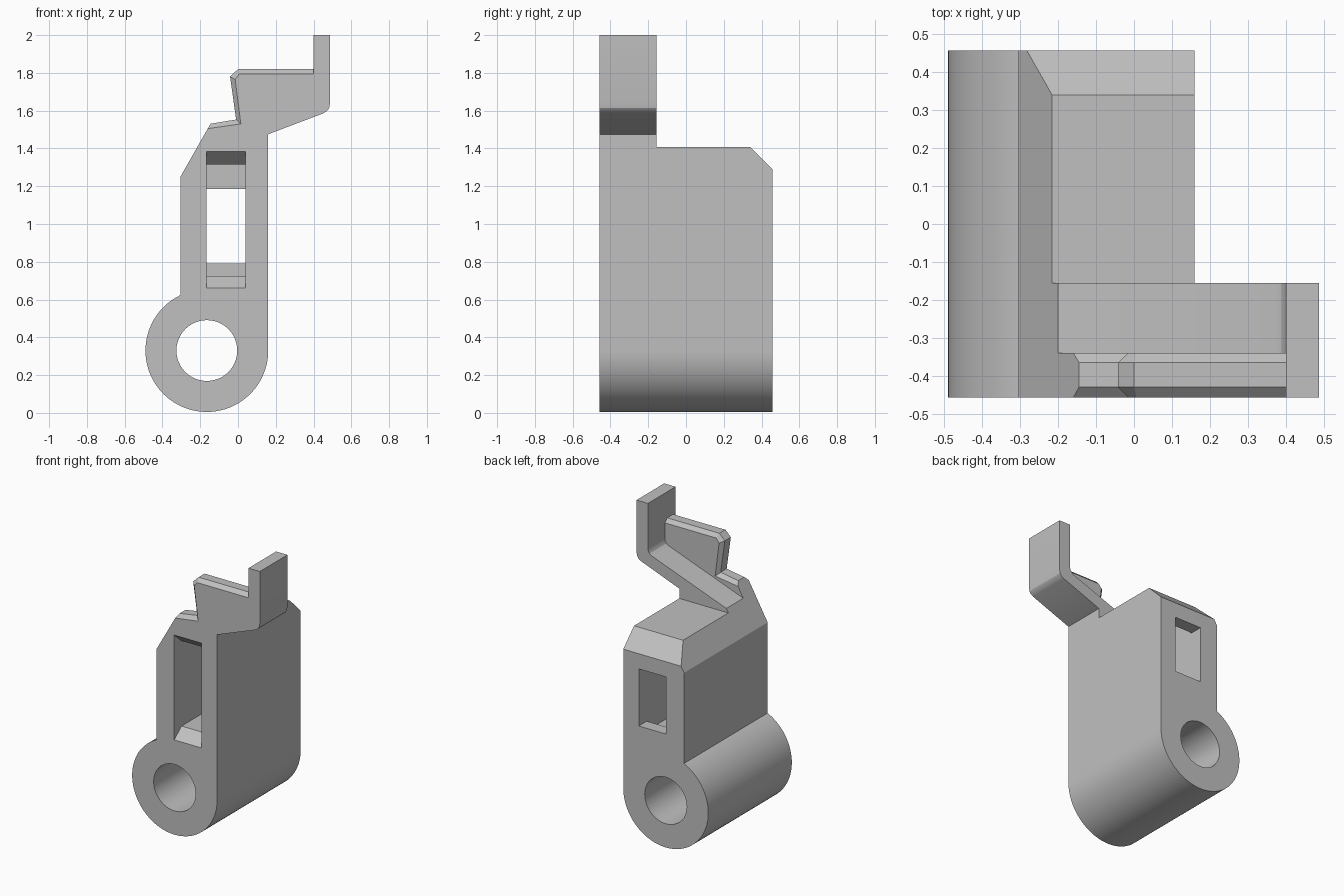
import bpy, bmesh
from math import cos, sin, radians

old = bpy.data.objects.get("Cube")
if old:
    bpy.data.objects.remove(old, do_unlink=True)

grey = bpy.data.materials.new("plain grey")
grey.use_nodes = True
tone = (0.53, 0.53, 0.53, 1)
grey.diffuse_color = tone
grey.node_tree.nodes["Principled BSDF"].inputs["Base Color"].default_value = tone

FRONT, BACK = -0.457, 0.457


def loft(name, rings):
    """Join matching rings of 3D points and cap both ends."""
    bm = bmesh.new()
    loops = [[bm.verts.new(p) for p in ring] for ring in rings]
    n = len(loops[0])
    for a, b in zip(loops, loops[1:]):
        for i in range(n):
            j = (i + 1) % n
            bm.faces.new((a[i], a[j], b[j], b[i]))
    bm.faces.new(loops[0])
    bm.faces.new(loops[-1])
    bmesh.ops.recalc_face_normals(bm, faces=bm.faces)
    mesh = bpy.data.meshes.new(name)
    bm.to_mesh(mesh)
    bm.free()
    mesh.materials.append(grey)
    obj = bpy.data.objects.new(name, mesh)
    bpy.context.collection.objects.link(obj)
    return obj


def along_y(name, profile, y0, y1):
    return loft(name, [[(x, y, z) for x, z in profile] for y in (y0, y1)])


def along_x(name, profile, x0, x1):
    return loft(name, [[(x, y, z) for y, z in profile] for x in (x0, x1)])


def arc(radius, start, end, steps):
    angles = [radians(start + (end - start) * i / steps) for i in range(steps + 1)]
    return [(-0.165 + radius * cos(a), 0.33 + radius * sin(a)) for a in angles]


# Outline shared by the whole block: barrel, post, then bracket underside and tab
barrel = arc(0.325, 0, -244.5, 64)
tab = [(0.40, 2.0), (0.487, 2.0), (0.487, 1.64), (0.483, 1.615), (0.472, 1.599),
       (0.452, 1.586), (0.16, 1.475)]
post = barrel + [(-0.305, 1.25)]
# Notched plate edge: inner line at the faces, outer line along the ridge
inner = post + [(-0.16, 1.505), (0.015, 1.53), (-0.015, 1.765), (0.007, 1.795), (0.40, 1.795)] + tab
outer = post + [(-0.145, 1.531), (-0.01, 1.553), (-0.042, 1.78), (0.0, 1.82), (0.40, 1.82)] + tab

layers = [(inner, FRONT), (outer, -0.43), (outer, -0.365), (inner, -0.34), (inner, BACK)]
block = loft("hinge_block", [[(x, y, z) for x, z in line] for line, y in layers])

# Pieces to take away
cutters = [
    # everything above the rear body, with the sloped rear top edge
    along_x("rear_top_cutter", [(-0.155, 1.407), (0.34, 1.407), (BACK, 1.29), (0.6, 1.147),
                                (0.6, 2.2), (-0.155, 2.2)], -1, 1),
    # sloped shelf behind the notched plate, curved into the tab
    along_y("shelf_cutter", [(-0.6, 1.287), (0.37, 1.644), (0.388, 1.656), (0.397, 1.672),
                             (0.40, 1.69), (0.40, 2.2), (-0.6, 2.2)], -0.34, -0.10),
    # pin hole
    along_y("pin_hole_cutter", arc(0.161, 0, 352.5, 47), -1, 1),
    # window: flared front mouth, cavity, smaller rear opening
    along_x("window_cutter", [(-0.537, 0.595), (-0.377, 0.725), (0.37, 0.725), (0.37, 0.79),
                              (0.6, 0.79), (0.6, 1.185), (0.37, 1.185), (0.37, 1.315),
                              (-0.377, 1.315), (-0.537, 1.455)], -0.168, 0.041),
]

bpy.context.view_layer.objects.active = block
for cutter in cutters:
    cutter.hide_render = True
    mod = block.modifiers.new(cutter.name, 'BOOLEAN')
    mod.operation = 'DIFFERENCE'
    mod.solver = 'EXACT'
    mod.object = cutter
    bpy.ops.object.modifier_apply(modifier=mod.name)
    bpy.data.objects.remove(cutter, do_unlink=True)

# Smooth barrel, hole and fillets; keep the other edges crisp
bpy.ops.object.select_all(action='DESELECT')
block.select_set(True)
bpy.ops.object.shade_smooth_by_angle(angle=radians(25))
